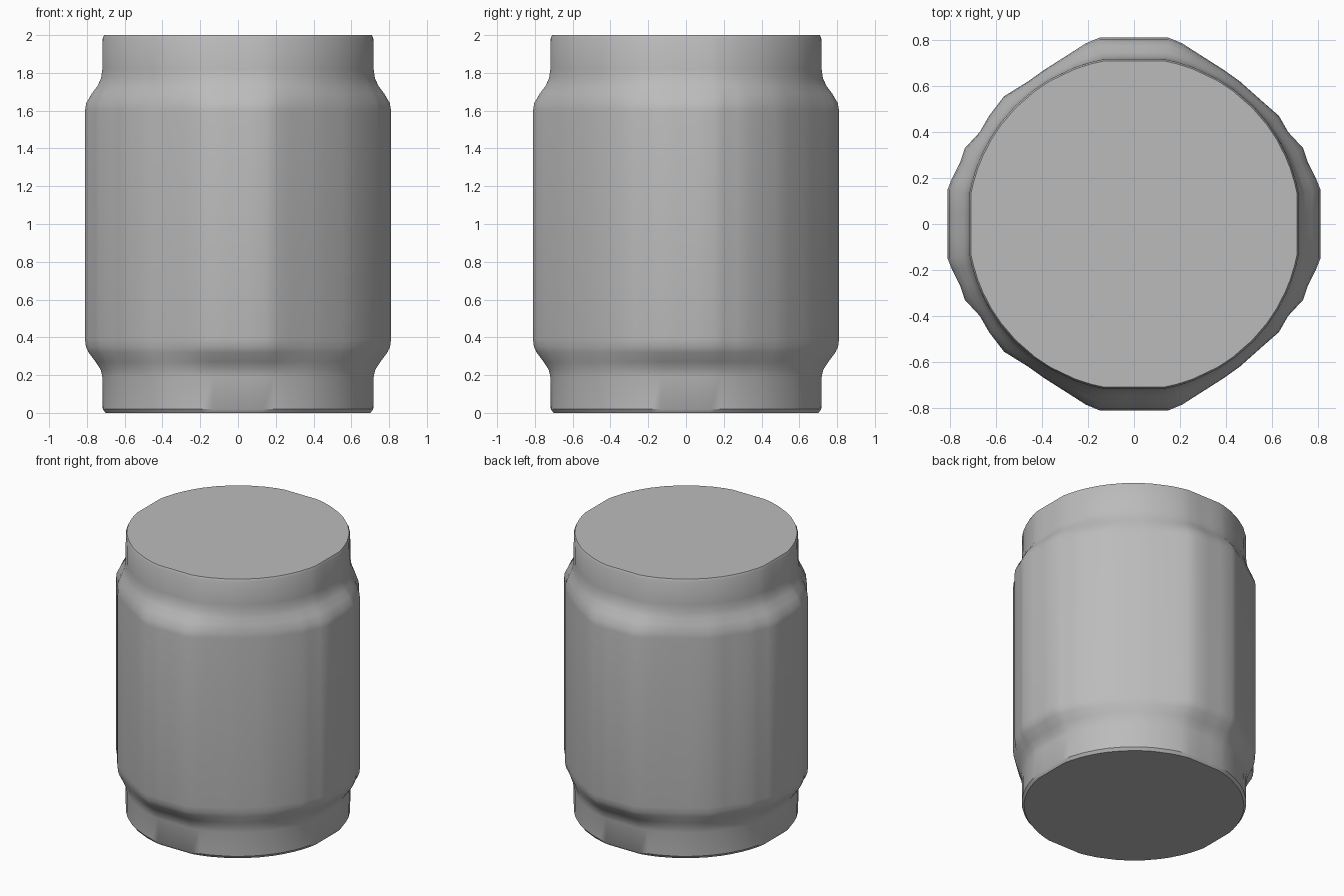
import bpy, bmesh, math
from mathutils import Vector

cube = bpy.data.objects.get("Cube")
if cube:
    bpy.data.objects.remove(cube, do_unlink=True)

grey = bpy.data.materials.new("plain grey")
grey.use_nodes = True
colour = (0.5, 0.5, 0.5, 1)
grey.diffuse_color = colour
grey.node_tree.nodes["Principled BSDF"].inputs["Base Color"].default_value = colour

# One quarter of the uneven body outline, from the +x axis to the +y axis
quarter = [(.81, .05), (.81, .15), (.79, .2), (.755, .27), (.735, .33), (.67, .4),
           (.63, .47), (.55, .54), (.46, .62), (.39, .67), (.28, .74), (.21, .785),
           (.15, .81), (.05, .81)]


def body_outline():
    points = []
    for sx, sy in ((1, 1), (-1, 1), (-1, -1), (1, -1)):
        part = [Vector((x * sx, y * sy)) for x, y in quarter]
        if sx < 0:
            part[7] = Vector((.565 * sx, .555 * sy))  # sharper left ridges
        points += part if sx == sy else part[::-1]
    return points


def neck_point(p):
    # Circle of the collar, flattened on the four axes
    q = p.normalized() * .728
    return Vector((max(-.716, min(.716, q.x)), max(-.716, min(.716, q.y))))


# Height, collar scale, and how far the wall swells from collar to body
profile = [(0, .98, 0), (.02, 1, 0), (.19, 1, .02), (.23, 1, .12), (.27, 1, .4),
           (.32, 1, .8), (.35, 1, .95), (.39, 1, 1), (1.6, 1, 1), (1.64, 1, .93),
           (1.69, 1, .62), (1.73, 1, .3), (1.77, 1, .1), (1.82, 1, .02),
           (1.985, 1, 0), (2, .99, 0)]

# Barrel wall with two flat end caps
bm = bmesh.new()
body = body_outline()
rings = []
for z, scale, swell in profile:
    ring = []
    for p in body:
        q = (neck_point(p) * scale).lerp(p, swell)
        ring.append(bm.verts.new((q.x, q.y, z)))
    rings.append(ring)
n = len(body)
for low, high in zip(rings, rings[1:]):
    for i in range(n):
        j = (i + 1) % n
        bm.faces.new((low[i], low[j], high[j], high[i]))
bm.faces.new(rings[0][::-1])
bm.faces.new(rings[-1])
bmesh.ops.recalc_face_normals(bm, faces=bm.faces)

mesh = bpy.data.meshes.new("barrel_body")
bm.to_mesh(mesh)
bm.free()
mesh.materials.append(grey)
barrel = bpy.data.objects.new("barrel_body", mesh)
bpy.context.collection.objects.link(barrel)
bpy.ops.object.select_all(action='DESELECT')
barrel.select_set(True)
bpy.context.view_layer.objects.active = barrel
bpy.ops.object.shade_smooth_by_angle(angle=math.radians(35))
